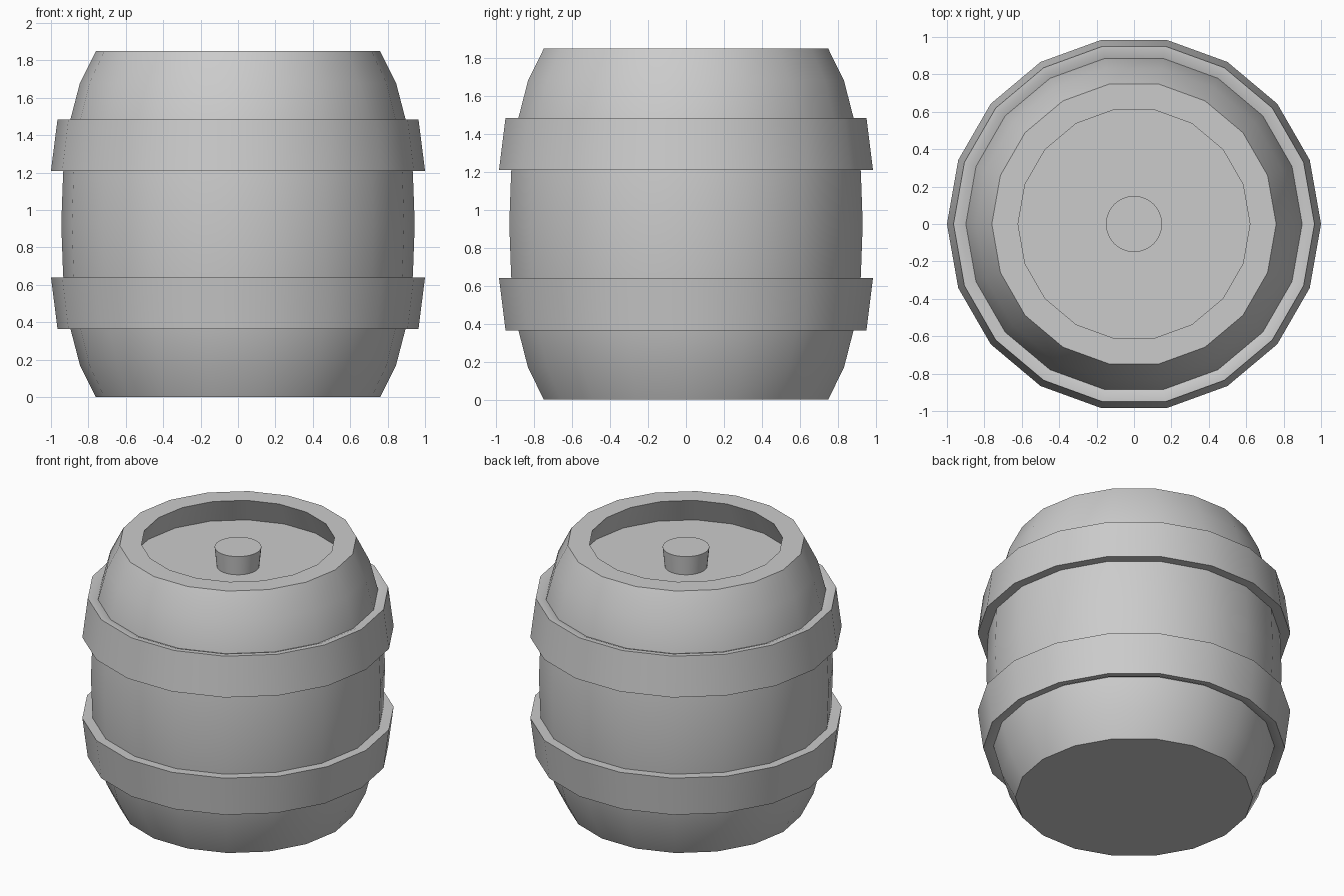
import bpy, bmesh
from math import cos, sin, tau, radians

if "Cube" in bpy.data.objects:
    bpy.data.objects.remove(bpy.data.objects["Cube"])


def lathe(name, profile, sides, closed=False, angle=35):
    """Spin an (r, z) profile about z; an open profile gets end caps."""
    bm = bmesh.new()
    rings = [[bm.verts.new((r * cos(tau * i / sides), r * sin(tau * i / sides), z))
              for i in range(sides)] for r, z in profile]
    pairs = list(zip(rings, rings[1:]))
    if closed:
        pairs.append((rings[-1], rings[0]))
    else:
        bm.faces.new(rings[0])
        bm.faces.new(rings[-1])
    for a, b in pairs:
        for i in range(sides):
            j = (i + 1) % sides
            bm.faces.new((a[i], a[j], b[j], b[i]))
    bmesh.ops.recalc_face_normals(bm, faces=bm.faces)
    mesh = bpy.data.meshes.new(name)
    bm.to_mesh(mesh)
    bm.free()
    ob = bpy.data.objects.new(name, mesh)
    bpy.context.collection.objects.link(ob)
    bpy.ops.object.select_all(action='DESELECT')
    ob.select_set(True)
    bpy.context.view_layer.objects.active = ob
    bpy.ops.object.shade_smooth_by_angle(angle=radians(angle))
    return ob


H = 1.85
SIDES = 18

# Bulging body, flat rim and recessed lid under the staves
lower = [(0.76, 0), (0.845, 0.17), (0.905, 0.40), (0.935, 0.65)]
upper = [(r, H - z) for r, z in reversed(lower)]
recess = [(0.62, H), (0.70, H - 0.175)]
lathe("barrel_body", lower + [(0.945, H / 2)] + upper + recess, SIDES)

# Two flared hoops, mirrored about the middle
hoop = [(0.88, 1.215), (1.0, 1.21), (0.965, 1.485), (0.93, 1.485), (0.88, 1.465)]
lathe("upper_hoop", hoop, SIDES, closed=True)
lathe("lower_hoop", [(r, H - z) for r, z in hoop], SIDES, closed=True)

# Tapered bung in the lid
lathe("bung", [(0.135, H - 0.185), (0.15, H - 0.04)], 32)
